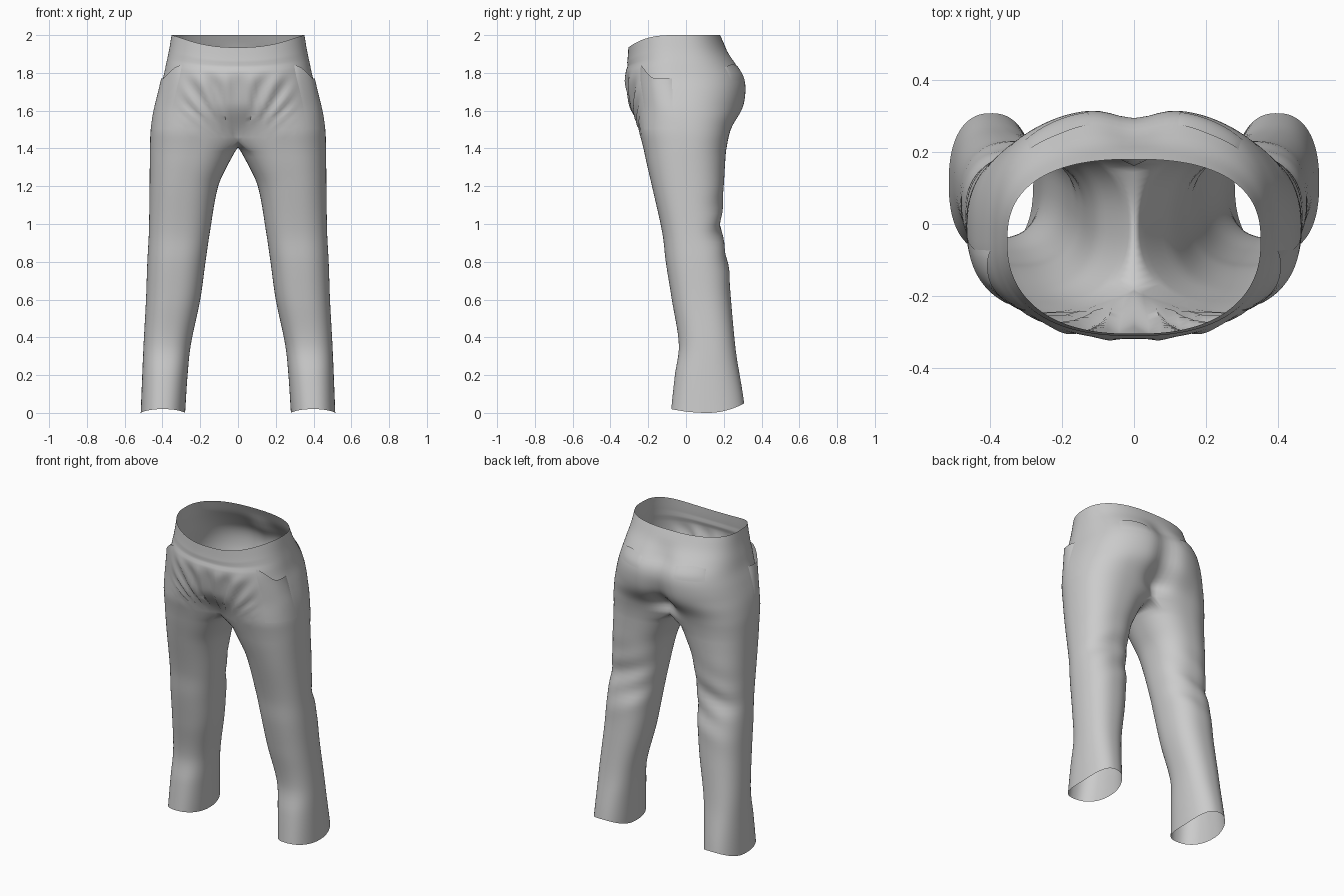
import bpy, bmesh, math
from mathutils import Vector

if "Cube" in bpy.data.objects:
    bpy.data.objects.remove(bpy.data.objects["Cube"])

# Garment outline: height, inner x, outer x, front y, back y
SECTIONS = [
    (0.0, .28, .515, -.078, .308), (.2, .267, .507, -.058, .282),
    (.36, .25, .50, -.038, .26), (.6, .20, .487, -.075, .238),
    (.8, .172, .48, -.107, .222), (.95, .15, .472, -.125, .188),
    (1.2, .105, .468, -.18, .20), (1.32, .05, .467, -.208, .207),
    (1.42, 0, .466, -.23, .217), (1.5, 0, .462, -.255, .245),
    (1.6, 0, .447, -.285, .305), (1.7, 0, .42, -.307, .325),
    (1.78, 0, .395, -.32, .315), (1.85, 0, .38, -.318, .27),
    (1.92, 0, .365, -.31, .22), (2.0, 0, .352, -.305, .18),
]
CROTCH = 1.44
WAIST_Y = -.05
OUTER, INNER = 56, 16
SPREAD = math.radians(135)


def smooth(a, b, v):
    t = min(1, max(0, (v - a) / (b - a)))
    return t * t * (3 - 2 * t)


def bump(v, centre, width):
    return math.exp(-((v - centre) / width) ** 2)


def power(v, e):
    return math.copysign(abs(v) ** e, v)


def section(z):
    """Hermite interpolation of the outline table."""
    last = len(SECTIONS) - 1
    i = 0
    while i < last - 1 and SECTIONS[i + 1][0] < z:
        i += 1
    a, b = SECTIONS[i], SECTIONS[i + 1]
    before, after = SECTIONS[max(0, i - 1)], SECTIONS[min(last, i + 2)]
    h = b[0] - a[0]
    t = (z - a[0]) / h
    out = []
    for k in range(1, 5):
        m0 = (b[k] - before[k]) / (b[0] - before[0]) * h
        m1 = (after[k] - a[k]) / (after[0] - a[0]) * h
        c = b[k] - a[k]
        out.append(a[k] + t * (m0 + t * (3 * c - 2 * m0 - m1 + t * (m0 + m1 - 2 * c))))
    return out


def leg_point(angle, z):
    x0, x1, y0, y1 = section(z)
    c, s = power(math.cos(angle), .85), power(math.sin(angle), .85)
    x = (x0 + x1) / 2 + (x1 - x0) / 2 * c
    y = (y0 + y1) / 2 + (y1 - y0) / 2 * s
    # slanting wrinkles behind the knee
    wrinkle = max(0, s) * bump(z, .95, .16)
    y += .008 * wrinkle * math.sin(38 * z + 14 * x)
    # hem rises at the back and a little at the front
    hem = .05 * max(0, s) ** 2 + .02 * max(0, -s) ** 2
    return Vector((x, y, z + hem * (1 - smooth(0, .3, z))))


def torso_point(s, z):
    """s runs from -1 at the front seam to 1 at the back seam."""
    _, x1, y0, y1 = section(z)
    leg = leg_point(s * SPREAD, z)
    leg.x -= leg_point(SPREAD, z).x * abs(s) ** 6
    phi = s * math.pi / 2
    c, n = math.cos(phi), math.sin(phi)
    half = Vector((x1 * max(0, c) ** .82, 0, z))
    reach = y1 - WAIST_Y if n > 0 else WAIST_Y - y0
    half.y = WAIST_Y + reach * power(n, .78 if n > 0 else .88)
    p = leg.lerp(half, smooth(1.42, 1.64, z))
    if abs(s) == 1:
        p.x = 0
    if n > 0:
        # cleft between the seat lobes
        depth = .03 + .03 * (1 - smooth(1.5, 1.75, z))
        p.y -= depth * smooth(1.44, 1.54, z) * (1 - smooth(1.82, 1.96, z)) * bump(p.x, 0, .08)
    else:
        # folds fanning out from the crotch, plus the waistband seam
        fan = p.x / (z - 1.36)
        window = smooth(1.44, 1.56, z) * (1 - smooth(1.72, 1.84, z)) * (1 - smooth(.2, .34, p.x))
        p.y += .011 * window * math.cos(19 * fan) * -n
        p.y += .007 * bump(z, 1.87, .02) * -n
    # waist edge dips towards the front
    p.z -= .065 * smooth(1.72, 2.0, z) * max(0, -n) ** 2.5
    return p


def finish(bm, name, mat):
    bmesh.ops.recalc_face_normals(bm, faces=bm.faces)
    mesh = bpy.data.meshes.new(name)
    bm.to_mesh(mesh)
    bm.free()
    mesh.materials.append(mat)
    obj = bpy.data.objects.new(name, mesh)
    bpy.context.collection.objects.link(obj)
    bpy.ops.object.select_all(action='DESELECT')
    obj.select_set(True)
    bpy.context.view_layer.objects.active = obj
    bpy.ops.object.shade_smooth_by_angle(angle=math.radians(60))
    mirror = obj.modifiers.new("Mirror", 'MIRROR')
    mirror.use_clip = True
    mirror.merge_threshold = .0005
    return obj


def bridge(bm, low, high, closed):
    count = len(low) if closed else len(low) - 1
    for i in range(count):
        j = (i + 1) % len(low)
        bm.faces.new((low[i], low[j], high[j], high[i]))


def patch(name, mat, s0, s1, top, bottom, offset):
    """Sheet laid over the torso, lifted outwards by offset(u, v)."""
    bm = bmesh.new()
    rows = []
    for j in range(13):
        v = j / 12
        row = []
        for i in range(19):
            u = i / 18
            s = s0 + (s1 - s0) * u
            z = bottom + (top(u) - bottom) * v
            p = torso_point(s, z)
            along = torso_point(s + .01, z) - torso_point(s - .01, z)
            out = Vector((along.y, -along.x, 0)).normalized()
            row.append(bm.verts.new(p + out * offset(u, v)))
        rows.append(row)
    for low, high in zip(rows, rows[1:]):
        bridge(bm, low, high, False)
    return finish(bm, name, mat)


grey = bpy.data.materials.new("cloth_grey")
grey.use_nodes = True
colour = (.6, .6, .6, 1)
grey.diffuse_color = colour
grey.node_tree.nodes["Principled BSDF"].inputs["Base Color"].default_value = colour

# Trousers: leg tube, crotch seam and half torso, mirrored
bm = bmesh.new()
steps = [-1 + 2 * i / OUTER for i in range(OUTER + 1)]
inner = [SPREAD + (2 * math.pi - 2 * SPREAD) * i / INNER for i in range(1, INNER)]
angles = [s * SPREAD for s in steps] + inner
rings = []
LEG_RINGS = 46
for k in range(LEG_RINGS + 1):
    z = 1.385 * k / LEG_RINGS
    rings.append([bm.verts.new(leg_point(a, z)) for a in angles])

waist_line = [bm.verts.new(torso_point(s, CROTCH)) for s in steps]
front, back = waist_line[0].co, waist_line[-1].co
seam = []
for i in range(1, INNER):
    t = i / INNER
    p = back.lerp(front, t)
    p.z -= .035 * math.sin(math.pi * t)
    seam.append(bm.verts.new(p))
rings.append(waist_line + seam)
for low, high in zip(rings, rings[1:]):
    bridge(bm, low, high, True)

TORSO_RINGS = 28
previous = waist_line
for k in range(1, TORSO_RINGS + 1):
    z = CROTCH + (2 - CROTCH) * k / TORSO_RINGS
    ring = [bm.verts.new(torso_point(s, z)) for s in steps]
    bridge(bm, previous, ring, False)
    previous = ring
finish(bm, "trousers", grey)

# Front pockets: curved mouth standing off the hip
patch("front_pockets", grey, -.47, -.04,
      lambda u: 1.85 - .08 * smooth(0, .6, u), 1.5,
      lambda u, v: .001 + .022 * v ** 2 * math.sin(math.pi * u) ** .7)

# Back pockets: shallow welts
patch("back_pockets", grey, .5, .84,
      lambda u: 1.83 + .015 * math.sin(math.pi * u), 1.76,
      lambda u, v: .001 + .006 * v * math.sin(math.pi * u) ** .5)
